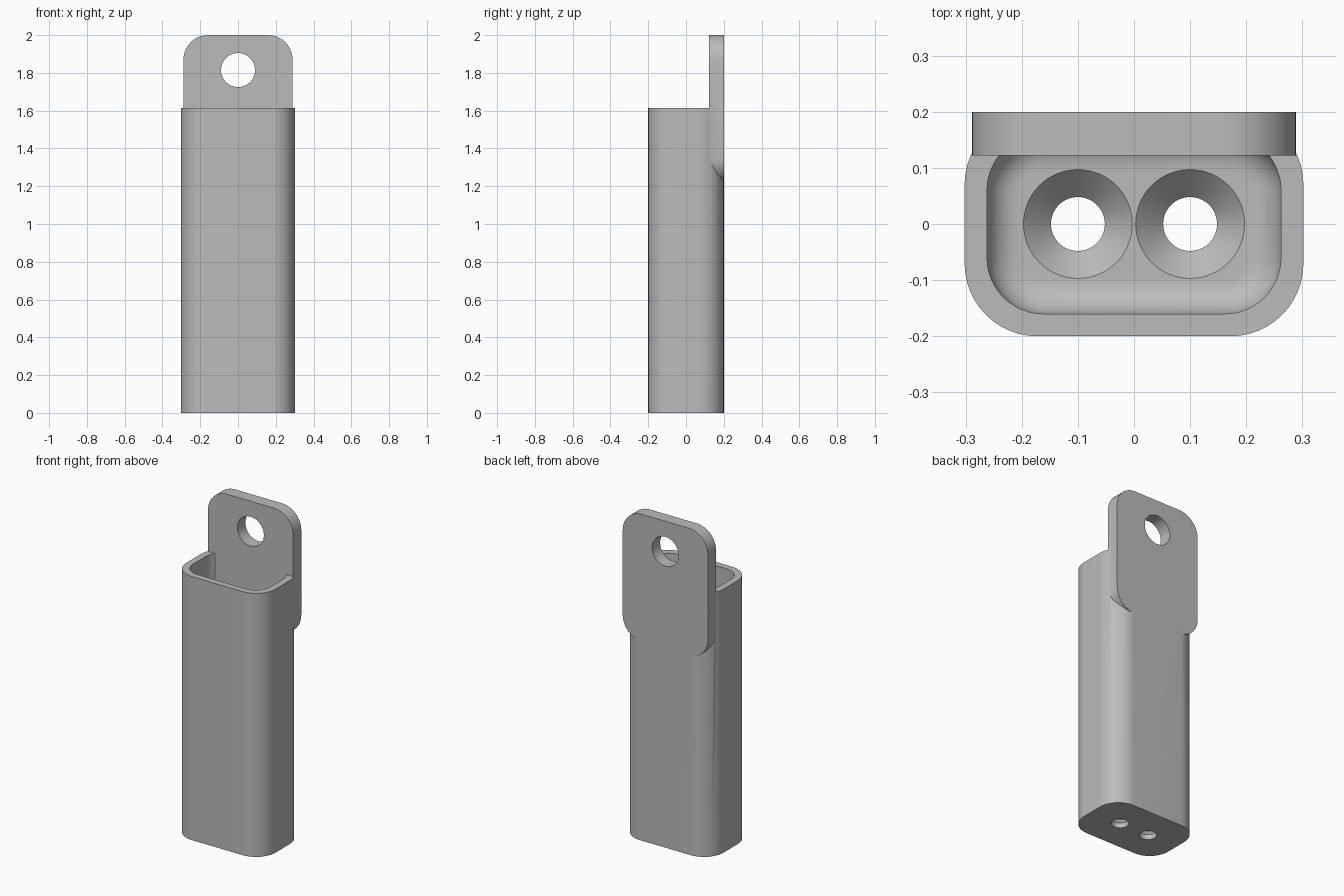
import bpy, bmesh
from math import sin, cos, pi, radians

if "Cube" in bpy.data.objects:
    bpy.data.objects.remove(bpy.data.objects["Cube"], do_unlink=True)

grey = bpy.data.materials.new("plain grey")
grey.use_nodes = True
colour = (0.5, 0.5, 0.5, 1)
grey.diffuse_color = colour
grey.node_tree.nodes["Principled BSDF"].inputs["Base Color"].default_value = colour


def rounded_rect(half_w, half_h, r, steps=12):
    """Counter-clockwise outline with rounded corners."""
    pts = []
    for i, (sx, sy) in enumerate([(1, 1), (-1, 1), (-1, -1), (1, -1)]):
        for k in range(steps + 1):
            a = (i + k / steps) * pi / 2
            pts.append((sx * (half_w - r) + r * cos(a), sy * (half_h - r) + r * sin(a)))
    return pts


def circle(x, y, r, n=64):
    return [(x + r * cos(2 * pi * k / n), y + r * sin(2 * pi * k / n)) for k in range(n)]


def loft(name, rings, upright=False):
    """Closed solid through equal-length outlines, each given as (outline, level)."""
    bm = bmesh.new()
    loops = []
    for outline, level in rings:
        loops.append([bm.verts.new((a, level, b) if upright else (a, b, level))
                      for a, b in outline])
    n = len(loops[0])
    for low, high in zip(loops, loops[1:]):
        for i in range(n):
            j = (i + 1) % n
            bm.faces.new((low[i], low[j], high[j], high[i]))
    bm.faces.new(loops[0][::-1])
    bm.faces.new(loops[-1])
    bmesh.ops.recalc_face_normals(bm, faces=bm.faces)
    mesh = bpy.data.meshes.new(name)
    bm.to_mesh(mesh)
    bm.free()
    mesh.materials.append(grey)
    obj = bpy.data.objects.new(name, mesh)
    bpy.context.collection.objects.link(obj)
    return obj


def combine(target, other, operation):
    """Apply a boolean and drop the helper."""
    other.hide_render = True
    mod = target.modifiers.new("combine", "BOOLEAN")
    mod.operation, mod.object, mod.solver = operation, other, "EXACT"
    bpy.ops.object.select_all(action="DESELECT")
    bpy.context.view_layer.objects.active = target
    target.select_set(True)
    bpy.ops.object.modifier_apply(modifier=mod.name)
    bpy.data.objects.remove(other, do_unlink=True)


# Open sleeve: outer wall, rim, inner wall and filleted floor
HEIGHT, FLOOR, FILLET = 1.615, 0.08, 0.06
outer = rounded_rect(0.302, 0.2, 0.13)
rings = [(outer, 0), (outer, HEIGHT), (rounded_rect(0.262, 0.16, 0.1), HEIGHT)]
for k in range(9):
    a = k / 8 * pi / 2
    inset = FILLET * (1 - cos(a))
    rings.append((rounded_rect(0.262 - inset, 0.16 - inset, 0.1 - inset),
                  FLOOR + FILLET * (1 - sin(a))))
holder = loft("holder_sleeve_with_tab", rings)

# Hanging tab fused into the back wall
tab_outline = [(x, z + 1.61) for x, z in rounded_rect(0.289, 0.39, 0.13)]
tab = loft("hanging_tab", [(tab_outline, 0.122), (tab_outline, 0.2)], upright=True)
hole = circle(0, 1.815, 0.09)
combine(tab, loft("tab_hole_cutter", [(hole, 0), (hole, 0.4)], upright=True), "DIFFERENCE")
combine(holder, tab, "UNION")

# Two countersunk screw holes in the floor
for x in (-0.1, 0.1):
    cutter = loft("screw_hole_cutter", [
        (circle(x, 0, 0.048), -0.1), (circle(x, 0, 0.048), FLOOR - 0.049),
        (circle(x, 0, 0.097), FLOOR), (circle(x, 0, 0.097), FLOOR + 0.05)])
    combine(holder, cutter, "DIFFERENCE")

bpy.ops.object.select_all(action="DESELECT")
bpy.context.view_layer.objects.active = holder
holder.select_set(True)
bpy.ops.object.shade_smooth_by_angle(angle=radians(30))
